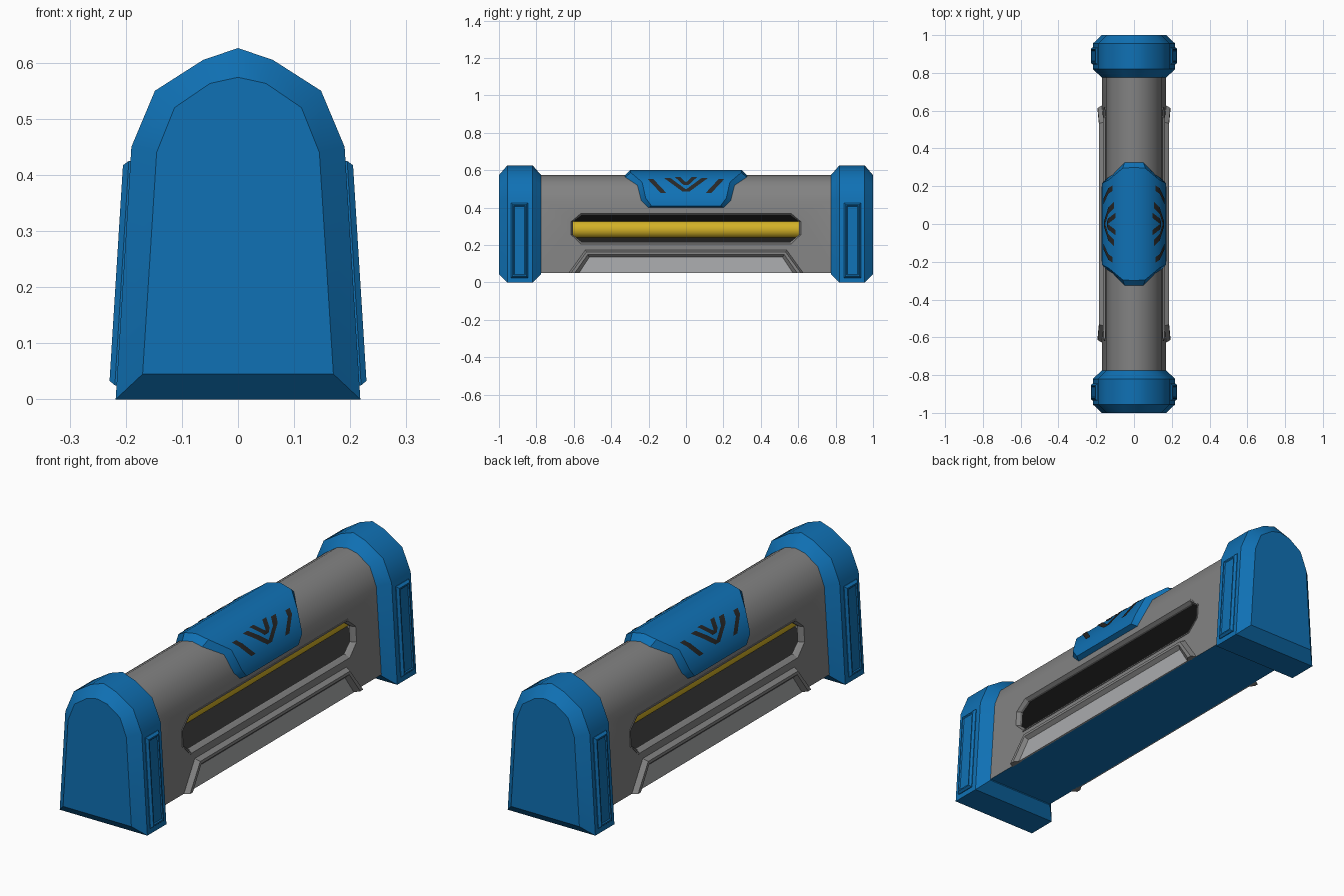
import bpy, bmesh, math

if "Cube" in bpy.data.objects:
    bpy.data.objects.remove(bpy.data.objects["Cube"])


def material(name, rgb):
    m = bpy.data.materials.new(name)
    m.diffuse_color = (*rgb, 1)
    m.use_nodes = True
    m.node_tree.nodes["Principled BSDF"].inputs["Base Color"].default_value = m.diffuse_color
    return m


BLUE = material("blue", (0.005, 0.165, 0.46))
GREY = material("body grey", (0.225, 0.225, 0.225))
PALE = material("pale grey", (0.40, 0.405, 0.415))
YELLOW = material("yellow", (0.65, 0.44, 0.02))
BLACK = material("black", (0.02, 0.02, 0.02))


def loft(name, rings, mat, closed=True, caps=True, loop=False, mirror="", angle=38):
    """Skin a list of equal-length point rings into one object."""
    bm = bmesh.new()
    vs = [[bm.verts.new(p) for p in r] for r in rings]
    n = len(rings[0])
    for i in range(len(vs) if loop else len(vs) - 1):
        a, b = vs[i], vs[(i + 1) % len(vs)]
        for j in range(n if closed else n - 1):
            k = (j + 1) % n
            bm.faces.new((a[j], a[k], b[k], b[j]))
    if caps:
        bm.faces.new(vs[0])
        bm.faces.new(vs[-1])
    bmesh.ops.recalc_face_normals(bm, faces=bm.faces)
    me = bpy.data.meshes.new(name)
    bm.to_mesh(me)
    bm.free()
    ob = bpy.data.objects.new(name, me)
    bpy.context.collection.objects.link(ob)
    if mat:
        me.materials.append(mat)
    if mirror:
        mod = ob.modifiers.new("mirror", "MIRROR")
        mod.use_axis = ["X" in mirror, "Y" in mirror, False]
        mod.use_mirror_merge = False
    smooth(ob, angle)
    return ob


def smooth(ob, angle):
    bpy.ops.object.select_all(action="DESELECT")
    ob.select_set(True)
    bpy.context.view_layer.objects.active = ob
    bpy.ops.object.shade_smooth_by_angle(angle=math.radians(angle))


def full(half):
    """Mirror a half profile (bottom to apex) into a whole one."""
    return half + [(-x, z) for x, z in reversed(half[:-1])]


def surf(half, z):
    """Half width of a profile at height z."""
    for (x0, z0), (x1, z1) in zip(half, half[1:]):
        if z <= z1:
            return x0 + (x1 - x0) * (z - z0) / (z1 - z0)
    return half[-1][0]


def at(profile, y):
    return [(x, y, z) for x, z in profile]


def on_side(half, outline, off):
    """Lay a (y, z) outline on the side of a profile."""
    return [(surf(half, z) + off, y, z) for y, z in outline]


OUTER = [(.218, 0), (.19, .45), (.148, .55), (.062, .605), (0, .626)]
INNER = [(.17, .045), (.145, .44), (.113, .52), (.05, .563), (0, .574)]
BODY = [(.17, .05)] + INNER[1:]


def octagon(d):
    """Slot outline shrunk by d."""
    y, c, lo, hi = .62 - d, .565 - d * .5, .2 + d, .375 - d
    return [(-y, .255), (-y, .325), (-c, hi), (c, hi),
            (y, .325), (y, .255), (c, lo), (-c, lo)]


# End caps with chamfered rims
loft("end_cap", [at(full(INNER), -1), at(full(OUTER), -.955),
                 at(full(OUTER), -.82), at(full(INNER), -.775)], BLUE, mirror="Y")


# Raised ribs on the cap sides
def rect(d):
    return [(-.935 + d, .025 + d), (-.845 - d, .025 + d),
            (-.845 - d, .425 - d), (-.935 + d, .425 - d)]


loft("cap_rib", [on_side(OUTER, rect(0), -.006), on_side(OUTER, rect(0), .003),
                 on_side(OUTER, rect(.008), .013), on_side(OUTER, rect(.014), .013),
                 on_side(OUTER, rect(.018), .009)], BLUE, mirror="XY", angle=20)

# Main body with a blue underside
body = loft("body", [at(full(BODY), -.79), at(full(BODY), .79)], GREY)
body.data.materials.append(BLUE)
for f in body.data.polygons:
    if f.normal.z < -.9:
        f.material_index = 1

# Slots through both sides and the cavity behind them
slot = octagon(.006)
cavity = [(-.13, .19), (.13, .19), (.13, .385), (-.13, .385)]
for cutter in (loft("slot_cutter", [[(x, y, z) for y, z in slot] for x in (-.3, .3)], None),
               loft("cavity_cutter", [at(cavity, -.74), at(cavity, .74)], None)):
    mod = body.modifiers.new("cut", "BOOLEAN")
    mod.operation = "DIFFERENCE"
    mod.solver = "EXACT"
    mod.object = cutter
    bpy.context.view_layer.objects.active = body
    bpy.ops.object.modifier_apply(modifier=mod.name)
    bpy.data.objects.remove(cutter)
smooth(body, 38)

# Lip around each slot
loft("slot_frame", [on_side(BODY, octagon(0), -.01), on_side(BODY, octagon(0), .003),
                    on_side(BODY, octagon(.006), .003), on_side(BODY, octagon(.016), -.012),
                    on_side(BODY, octagon(.016), -.024)],
     GREY, caps=False, loop=True, mirror="X", angle=20)

# Black lining above and below the bar
for name, pts in (("slot_floor", [(-.14, .188), (.14, .188), (.14, .203), (0, .245), (-.14, .203)]),
                  ("slot_ceiling", [(-.14, .388), (.14, .388), (.14, .372), (0, .32), (-.14, .372)])):
    loft(name, [at(pts, -.745), at(pts, .745)], BLACK, angle=10)

# Yellow bar running through the middle
circle = [(.048 * math.cos(a * math.pi / 8), .283 + .048 * math.sin(a * math.pi / 8))
          for a in range(16)]
loft("yellow_bar", [at(circle, -.745), at(circle, .745)], YELLOW)


# Side skirts: raised rim and pale panel
def trapezoid(y0, y1, z1):
    return [(-y0, .05), (-y1, z1), (y1, z1), (y0, .05)]


rim = [on_side(BODY, trapezoid(.63, .54, .175), -.005),
       on_side(BODY, trapezoid(.615, .532, .163), .022),
       on_side(BODY, trapezoid(.595, .525, .15), .022),
       on_side(BODY, trapezoid(.57, .515, .133), .004),
       on_side(BODY, trapezoid(.57, .515, .133), -.005)]
# one cross-section per corner, so the ends can be capped
loft("skirt_rim", [list(c) for c in zip(*rim)], GREY, mirror="X", angle=15)
panel = [(-.575, .05), (-.545, .115), (-.52, .136), (.52, .136), (.545, .115), (.575, .05)]
loft("skirt_panel", [on_side(BODY, panel, -.004), on_side(BODY, panel, .006)],
     PALE, mirror="X", angle=20)

# Blue top cover, one section per column across the body
BASE = [(.149, .40), (.146, .44), (.113, .52), (.05, .563), (0, .574)]
TOP = [(.172, .41), (.169, .45), (.132, .537), (.06, .587), (0, .60)]
LEN = [(.20, .185), (.24, .215), (.26, .235), (.325, .295), (.325, .30)]
LEN = LEN + LEN[-2::-1]
loft("top_cover", [[(bx, -hb, bz), (tx, -ht, tz), (tx, ht, tz), (bx, hb, bz)]
                   for (bx, bz), (tx, tz), (hb, ht) in zip(full(BASE), full(TOP), LEN)],
     BLUE, angle=38)

# Black chevron vents on the cover sides
for name, y0, z0, y1, z1, w in (("small_vent", 0, .522, .045, .563, .028),
                                ("middle_vent", 0, .485, .10, .558, .034),
                                ("outer_vent", .12, .478, .19, .553, .03)):
    rows = []
    for z in (z0, .537, z1):
        y = y0 + (y1 - y0) * (z - z0) / (z1 - z0)
        x = surf(TOP, z) + .004
        rows.append([(x, y - w / 2, z), (x, y + w / 2, z)])
    loft(name, rows, BLACK, closed=False, caps=False, mirror="XY")
